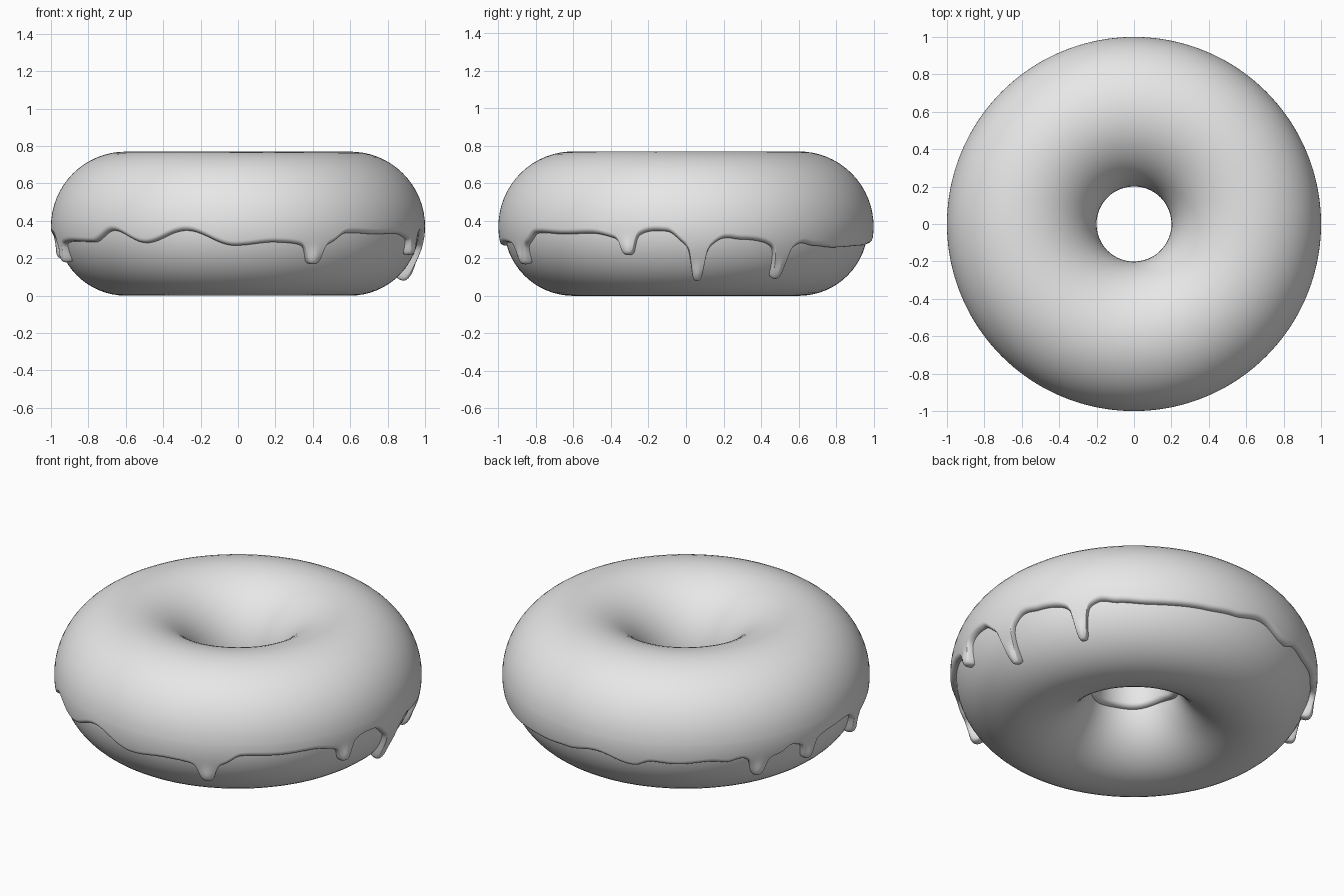
import bpy, bmesh, math
from math import sin, cos, pi, radians

if "Cube" in bpy.data.objects:
    bpy.data.objects.remove(bpy.data.objects["Cube"])

RING, DOUGH_R, ICING_R, MID_Z = 0.6, 0.37, 0.4, 0.37

grey = bpy.data.materials.new("plain_grey")
grey.diffuse_color = (0.8, 0.8, 0.8, 1)
grey.use_nodes = True
grey.node_tree.nodes["Principled BSDF"].inputs["Base Color"].default_value = grey.diffuse_color

# Wavy hem of the icing: (angle in degrees, height)
HEM = [(0, .305), (7, .295), (11.5, .31), (18, .295), (25, .29), (38, .285), (45, .26),
       (54, .25), (74, .26), (84, .27), (95, .30), (108, .25), (114, .285), (122, .275),
       (133, .29), (138, .28), (144, .31), (156, .285), (161, .32), (175, .32), (188, .33),
       (203, .285), (218, .28), (227.4, .345), (239.7, .275), (253.6, .345), (269, .26),
       (282, .28), (300, .295), (306, .335), (319, .325), (329, .33), (337, .32),
       (348, .35), (354, .345), (360, .305)]
# Drips: (angle, tip height, half width in degrees)
DRIPS = [(3.8, .075, 2.3), (32, .085, 2.2), (149, .165, 2.6), (168, .19, 2.2),
         (195, .17, 2.2), (295, .16, 2.9), (341.4, .21, 2.4)]


def hem_height(a):
    for (a0, z0), (a1, z1) in zip(HEM, HEM[1:]):
        if a0 <= a <= a1:
            t = (1 - cos(pi * (a - a0) / (a1 - a0))) / 2
            return z0 + (z1 - z0) * t


def drip_shape(a):
    """Height of the hem with drips, and sideways weight of the nearest drip."""
    z = hem_height(a)
    weight, tip_z = 0.0, 0.0
    for da, tip, w in DRIPS:
        d = (a - da + 180) % 360 - 180
        f = 0.75 / (1 + (d / w) ** 6) + 0.25 * math.exp(-(d / (2.5 * w)) ** 2)
        z += (tip - z) * f
        g = math.exp(-(d / (0.8 * w)) ** 2)
        if g > weight:
            weight, tip_z = g, tip
    return z, weight, tip_z


def ring_point(a, phi, r):
    rad = RING + r * cos(phi)
    return (rad * cos(a), rad * sin(a), MID_Z + r * sin(phi))


def loft(name, columns, closed_section):
    """Join columns of points, all the way around the ring."""
    bm = bmesh.new()
    vs = [[bm.verts.new(p) for p in col] for col in columns]
    n, m = len(vs), len(vs[0])
    for i in range(n):
        c0, c1 = vs[i], vs[(i + 1) % n]
        for j in range(m if closed_section else m - 1):
            k = (j + 1) % m
            bm.faces.new((c0[j], c1[j], c1[k], c0[k])).smooth = True
    bmesh.ops.recalc_face_normals(bm, faces=bm.faces)
    me = bpy.data.meshes.new(name)
    bm.to_mesh(me)
    bm.free()
    me.materials.append(grey)
    ob = bpy.data.objects.new(name, me)
    bpy.context.collection.objects.link(ob)
    return ob


# Dough ring
loft("dough", [[ring_point(2 * pi * i / 128, 2 * pi * j / 64, DOUGH_R) for j in range(64)]
               for i in range(128)], True)

# Icing: rounded inner lip, upper shell, dripping outer hem with a rounded lip
N, LIP, SINK = 1080, 0.075, 0.365
START = radians(5)
columns = []
for i in range(N):
    deg = 360 * i / N
    a = radians(deg)
    z, weight, tip = drip_shape(deg)
    edge = math.asin((z - MID_Z) / ICING_R)
    inner = pi + 0.23 + 0.03 * sin(3 * a) + 0.02 * sin(5 * a + 1)
    col = []
    for t in range(6):
        s = t / 6 * pi / 2
        col.append(ring_point(a, inner - LIP * (1 - cos(s)),
                              SINK + (ICING_R - SINK) * sin(s)))
    for j in range(33):
        col.append(ring_point(a, inner - LIP + (START - inner + LIP) * j / 32, ICING_R))

    def thickness(phi):
        # swell the icing towards the tip of each drip
        h = MID_Z + ICING_R * sin(phi)
        near = math.exp(-((h - tip - 0.035) / 0.05) ** 2) if weight > 0.02 else 0
        return ICING_R - SINK + 0.018 * weight * near

    end = edge + LIP
    for j in range(1, 21):
        phi = START + (end - START) * j / 20
        col.append(ring_point(a, phi, SINK + thickness(phi)))
    for t in range(1, 7):
        s = t / 6 * pi / 2
        phi = end - LIP * sin(s)
        col.append(ring_point(a, phi, SINK + thickness(phi) * cos(s)))
    columns.append(col)
loft("icing", columns, False)
